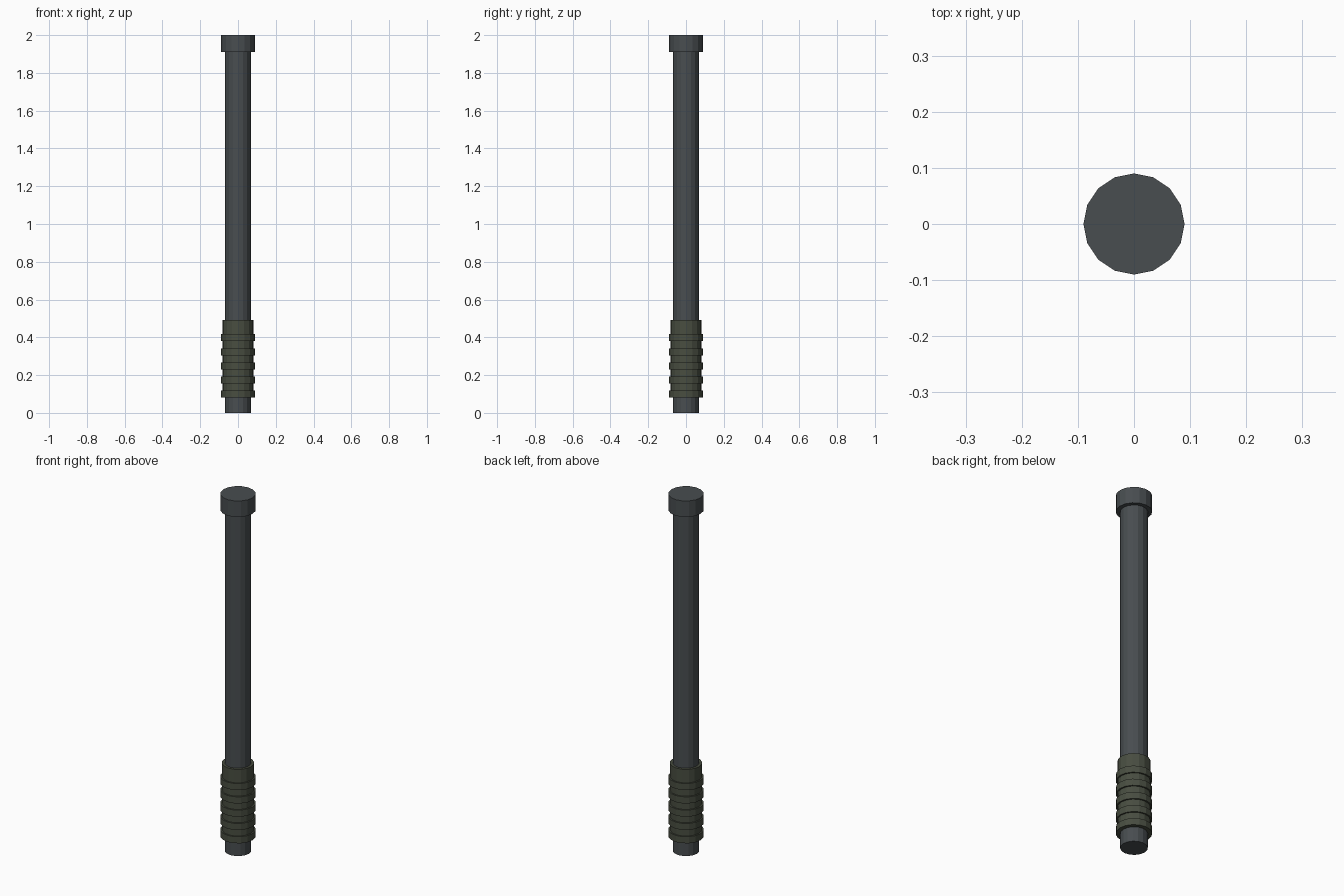
import bpy, math

if "Cube" in bpy.data.objects:
    bpy.data.objects.remove(bpy.data.objects["Cube"])

SIDES = 16


def material(name, color):
    m = bpy.data.materials.new(name)
    m.diffuse_color = (*color, 1)
    m.use_nodes = True
    m.node_tree.nodes["Principled BSDF"].inputs["Base Color"].default_value = m.diffuse_color
    return m


metal = material("dark_metal", (0.065, 0.074, 0.08))
rubber = material("olive_rubber", (0.065, 0.074, 0.052))


def cylinder(name, radius, z0, z1, mat):
    bpy.ops.mesh.primitive_cylinder_add(vertices=SIDES, radius=radius, depth=z1 - z0,
                                        location=(0, 0, (z0 + z1) / 2))
    ob = bpy.context.object
    ob.name = name
    ob.data.materials.append(mat)
    return ob


# Long shaft and end cap
cylinder("shaft", 0.068, 0.0, 1.95, metal)
cylinder("end_cap", 0.09, 1.91, 2.0, metal)

# Grip sleeve with raised ribs
cylinder("grip", 0.082, 0.083, 0.492, rubber)
for i in range(5):
    z = 0.1 + i * 0.0745
    cylinder(f"grip_rib_{i + 1}", 0.09, z - 0.0185, z + 0.0185, rubber)
